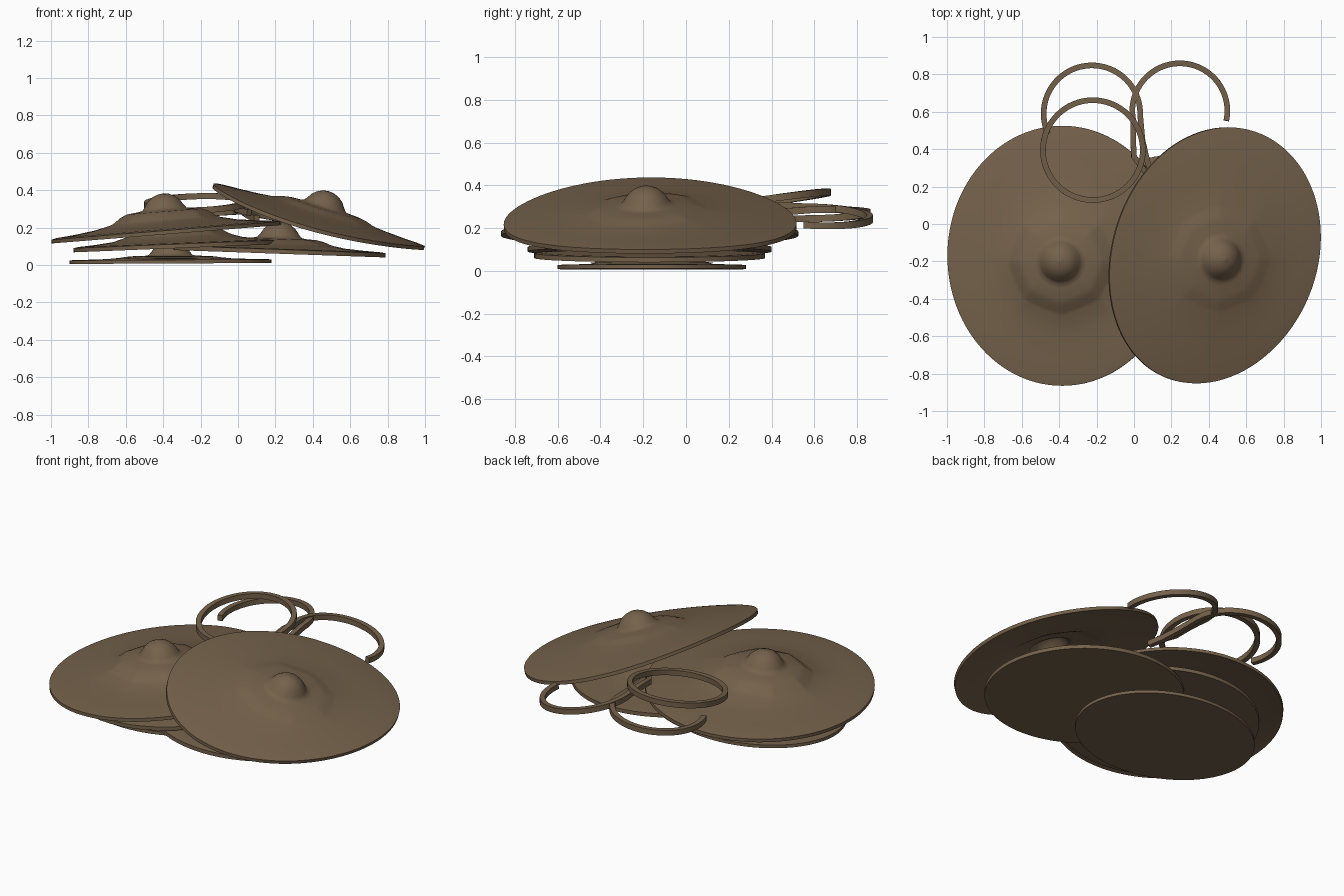
import bpy, math
from mathutils import Euler, Vector

if "Cube" in bpy.data.objects:
    bpy.data.objects.remove(bpy.data.objects["Cube"])

mat = bpy.data.materials.new("aged_bronze")
mat.diffuse_color = (0.175, 0.12, 0.07, 1)
mat.use_nodes = True
mat.node_tree.nodes["Principled BSDF"].inputs["Base Color"].default_value = mat.diffuse_color


def finish(name, verts, faces):
    me = bpy.data.meshes.new(name)
    me.from_pydata(verts, [], faces)
    me.materials.append(mat)
    ob = bpy.data.objects.new(name, me)
    bpy.context.collection.objects.link(ob)
    bpy.context.view_layer.objects.active = ob
    ob.select_set(True)
    bpy.ops.object.shade_smooth_by_angle(angle=math.radians(40))
    ob.select_set(False)
    return ob


# Gong profile: radius, plateau height, knob height; rim is a fraction of rx, ry
TOP = [(0.0, .11, .085), (.03, .11, .081), (.06, .11, .068), (.085, .11, .047), (.105, .109, .018),
       (.118, .107, .004), (.14, .105, 0), (.195, .098, 0), (.23, .083, 0), (.265, .056, 0), (.285, .046, 0)]
RIM = [(.62, .026), (.8, .011), (.95, .003), (1.0, -.004)]


def octagon(a, r):
    # The plateau edge is slightly eight-sided
    if r < .17:
        return r
    k = math.cos(math.pi / 8) / math.cos((a % (math.pi / 4)) - math.pi / 8)
    return r * (.4 + .6 * k) * 1.03


def gong(name, centre, rx, ry, rot=(0, 0), dome=1.0, bend=0.0, thick=.02,
         flat=False, boss=(0, 0), shear=0.0, n=96):
    rings = [(r, None, h * dome + b) for r, h, b in TOP]
    rings += [(None, f, h * dome) for f, h in RIM]
    # underside, following the dome (or flat)
    rings += [(r, f, (0 if flat else h) - thick) for r, f, h in reversed(rings)]
    m = Euler((rot[0], rot[1], 0)).to_matrix()
    verts, faces = [], []
    for r, f, h in rings:
        for i in range(n):
            a = 2 * math.pi * i / n
            if f is None:
                q = octagon(a, r)
                x, y = q * math.cos(a) + boss[0], q * math.sin(a) + boss[1]
            else:
                k = 1 - f
                y = ry * f * math.sin(a) + boss[1] * k
                x = rx * f * math.cos(a) + boss[0] * k + shear * y
            z = h - bend * (y / ry) ** 2
            verts.append(m @ Vector((x, y, z)) + Vector(centre))
    for j in range(len(rings) - 1):
        for i in range(n):
            k = (i + 1) % n
            faces.append((j * n + i, (j + 1) * n + i, (j + 1) * n + k, j * n + k))
    return finish(name, verts, faces)


# Stack of gongs, lowest first
gong("bottom_gong", (-.36, -.16, .028), .54, .44, (0, -.005), .2, thick=.02, flat=True)
gong("lower_right_gong", (.22, -.17, .085), .57, .54, (0, .035), .55, thick=.025, flat=True)
gong("lower_left_gong", (-.32, -.17, .115), .56, .57, (0, -.04), .8, thick=.025, flat=True)
gong("upper_left_gong", (-.385, -.17, .188), .615, .695, (0, -.08), 1.0, boss=(0, -.03))
gong("upper_right_gong", (.435, -.17, .27), .583, .685, (.04, .293), .45,
     bend=.05, boss=(.015, -.015), shear=.12)


def strap(name, pts, closed=False, w=.015, h=.016):
    # Flat band swept along a smooth path
    n = len(pts)
    verts, faces = [], []
    for i, p in enumerate(pts):
        a = pts[(i - 1) % n] if closed or i > 0 else p
        b = pts[(i + 1) % n] if closed or i < n - 1 else p
        t = (b - a).normalized()
        s = t.cross(Vector((0, 0, 1))).normalized()
        u = s.cross(t)
        for ds, du in ((-w, -h), (w, -h), (w, h), (-w, h)):
            verts.append(p + s * ds + u * du)
    for i in range(n if closed else n - 1):
        j = (i + 1) % n
        for k in range(4):
            l = (k + 1) % 4
            faces.append((i * 4 + k, i * 4 + l, j * 4 + l, j * 4 + k))
    if not closed:
        faces += [(3, 2, 1, 0), tuple(range(4 * n - 4, 4 * n))]
    return finish(name, verts, faces)


def arc(cx, cy, cz, r, a0, a1, sx, sy, n=64):
    # Tilted arc: sx and sy are the slopes of its plane
    out = []
    for i in range(n):
        a = math.radians(a0 + (a1 - a0) * i / n)
        x, y = r * math.cos(a), r * math.sin(a)
        out.append(Vector((cx + x, cy + y, cz + sx * x + sy * y)))
    return out


# Hanging loops at the back
strap("upper_loop", arc(-.22, .395, .33, .267, 0, 360, .03, .14), True)
strap("back_left_loop", arc(-.225, .59, .265, .258, 205, -5, .08, .02)
      + [Vector((.045, .45, .275)), Vector((.07, .34, .26)), Vector((.10, .25, .25))])
strap("back_right_loop", arc(.245, .605, .255, .254, -12, 195, -.17, -.04)
      + [Vector((-.005, .45, .305)), Vector((.0, .36, .30)), Vector((.06, .28, .28))])
